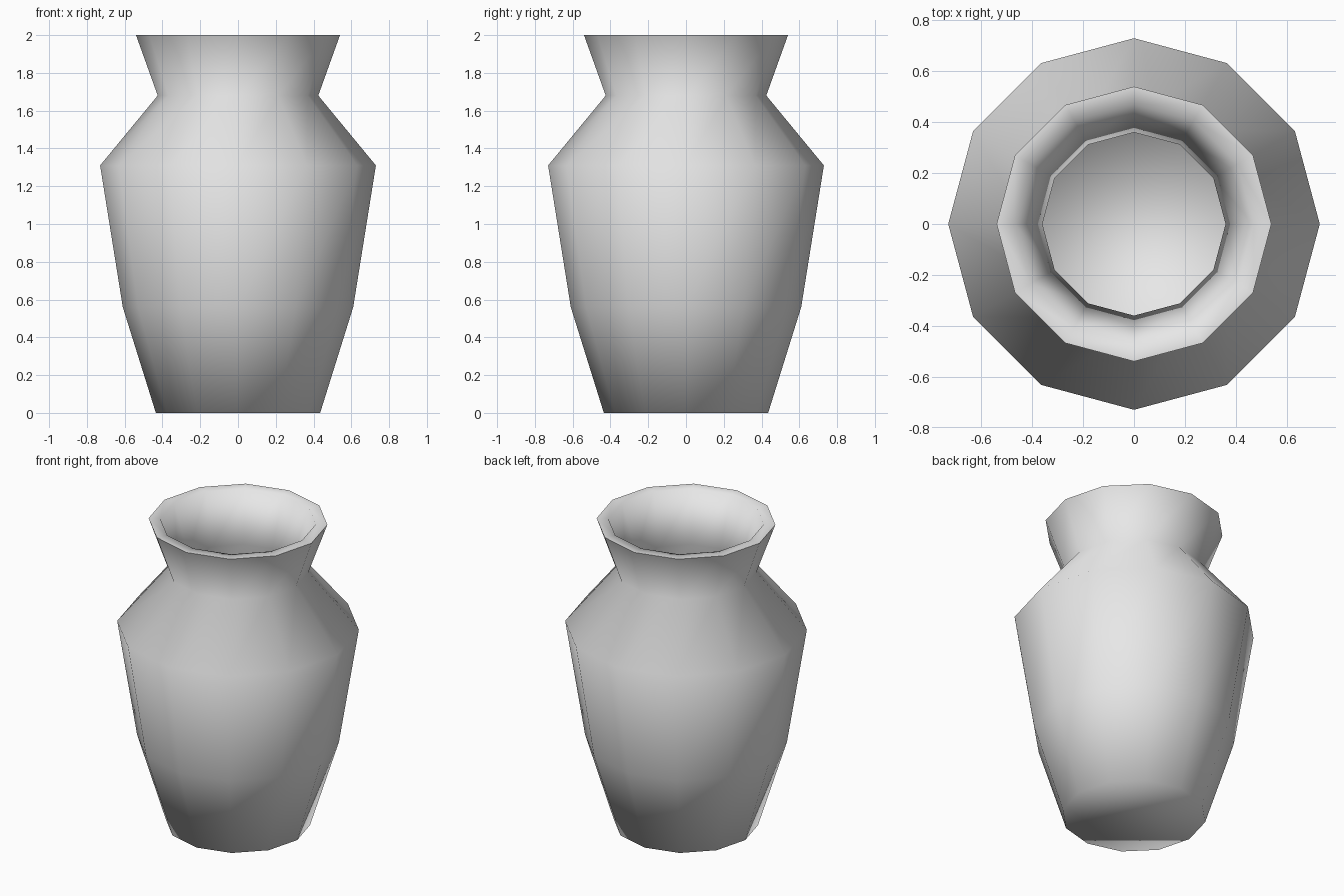
import bpy, bmesh
from math import radians, sin, cos, tau

SIDES = 12

cube = bpy.data.objects.get("Cube")
if cube:
    bpy.data.objects.remove(cube, do_unlink=True)

# Plain grey clay
clay = bpy.data.materials.new("light_grey_clay")
clay.use_nodes = True
colour = (0.8, 0.8, 0.8, 1)
clay.diffuse_color = colour
clay.node_tree.nodes["Principled BSDF"].inputs["Base Color"].default_value = colour

# Outer wall from the foot up to the rim, then inner wall down to the floor
outer = [(0.435, 0), (0.61, 0.56), (0.73, 1.31), (0.425, 1.68), (0.54, 2)]
inner = [(0.47, 2), (0.36, 1.68), (0.65, 1.29), (0.54, 0.57), (0.38, 0.07)]


def lathe(name, profile, sides):
    """Turn a profile of (radius, height) into a solid with capped ends."""
    bm = bmesh.new()
    rings = [[bm.verts.new((r * cos(tau * i / sides), r * sin(tau * i / sides), z))
              for i in range(sides)] for r, z in profile]
    for low, high in zip(rings, rings[1:]):
        for i in range(sides):
            j = (i + 1) % sides
            bm.faces.new((low[i], low[j], high[j], high[i]))
    bm.faces.new(rings[0][::-1])
    bm.faces.new(rings[-1])
    bmesh.ops.recalc_face_normals(bm, faces=bm.faces)
    mesh = bpy.data.meshes.new(name)
    bm.to_mesh(mesh)
    bm.free()
    obj = bpy.data.objects.new(name, mesh)
    bpy.context.collection.objects.link(obj)
    return obj


# Vase body
vase = lathe("vase", outer + inner, SIDES)
vase.data.materials.append(clay)
bpy.ops.object.select_all(action="DESELECT")
vase.select_set(True)
bpy.context.view_layer.objects.active = vase
bpy.ops.object.shade_smooth_by_angle(angle=radians(85))
